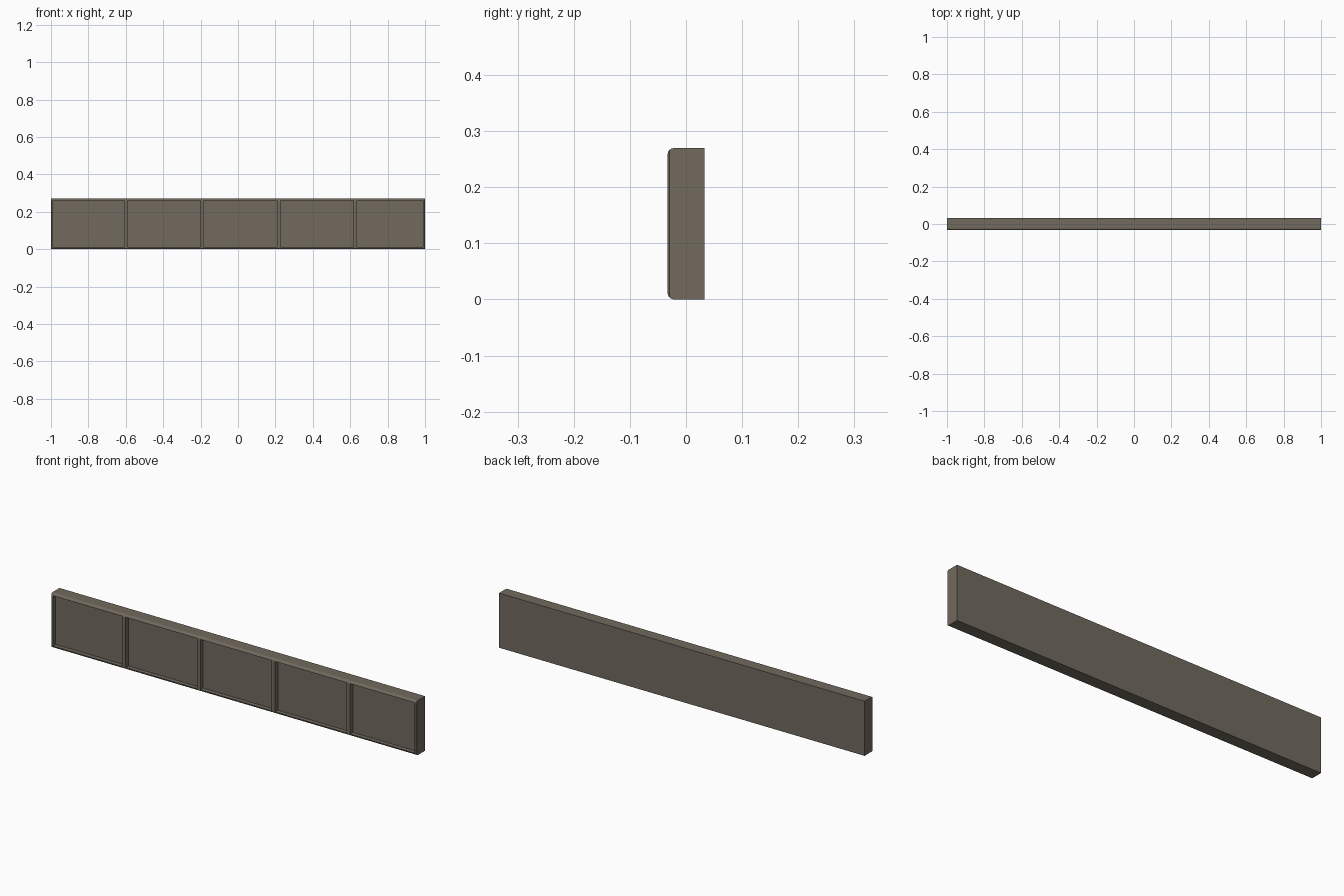
import bpy, bmesh, math

if "Cube" in bpy.data.objects:
    bpy.data.objects.remove(bpy.data.objects["Cube"])

L, D, H = 1.0, 0.033, 0.27      # half length, half depth, height
R = 0.012                       # rounding of the front top and bottom edges
LIP = 0.011                     # frame thickness
DEPTH = 0.021                   # recess depth

mat = bpy.data.materials.new("weathered brown grey")
mat.diffuse_color = (0.165, 0.143, 0.112, 1)
mat.use_nodes = True
mat.node_tree.nodes["Principled BSDF"].inputs["Base Color"].default_value = mat.diffuse_color


def new_object(name, bm):
    bmesh.ops.recalc_face_normals(bm, faces=bm.faces)
    me = bpy.data.meshes.new(name)
    bm.to_mesh(me)
    bm.free()
    ob = bpy.data.objects.new(name, me)
    bpy.context.collection.objects.link(ob)
    return ob


# Cross-section (y, z): flat back, rounded front edges
prof = [(D, 0)]
for i in range(5):
    a = math.radians(90 * i / 4)
    prof.append((-D + R - R * math.sin(a), R - R * math.cos(a)))
prof += [(y, H - z) for y, z in reversed(prof)]

# Body lofted along x, with front corners slightly cut at both ends
bm = bmesh.new()
rings = []
for x in (-L, -L + 0.004, L - 0.004, L):
    end = abs(x) == L
    rings.append([bm.verts.new((x, max(y, -D + 0.0035) if end else y, z))
                  for y, z in prof])
n = len(prof)
for a, b in zip(rings, rings[1:]):
    for i in range(n):
        j = (i + 1) % n
        bm.faces.new((a[i], a[j], b[j], b[i]))
bm.faces.new(rings[0])
bm.faces.new(rings[-1])
body = new_object("framed_panel_body", bm)
body.data.materials.append(mat)

# Five recesses separated by four upright ribs
ribs = [-0.601, -0.192, 0.217, 0.627]
hw = 0.0095
starts = [-L + LIP] + [r + hw for r in ribs]
stops = [r - hw for r in ribs] + [L - LIP]
bm = bmesh.new()
for x0, x1 in zip(starts, stops):
    vs = bmesh.ops.create_cube(bm, size=1)["verts"]
    y0, y1, z0, z1 = -D - 0.05, -D + DEPTH, LIP, H - LIP
    for v in vs:
        v.co = (x1 if v.co.x > 0 else x0,
                y1 if v.co.y > 0 else y0,
                z1 if v.co.z > 0 else z0)
cutter = new_object("recess_cutter", bm)
cutter.data.materials.append(mat)
cutter.hide_render = True

# Apply the cut and drop the cutter
mod = body.modifiers.new("recesses", 'BOOLEAN')
mod.operation = 'DIFFERENCE'
mod.solver = 'EXACT'
mod.object = cutter
bpy.context.view_layer.objects.active = body
body.select_set(True)
bpy.ops.object.modifier_apply(modifier=mod.name)
bpy.data.objects.remove(cutter)
